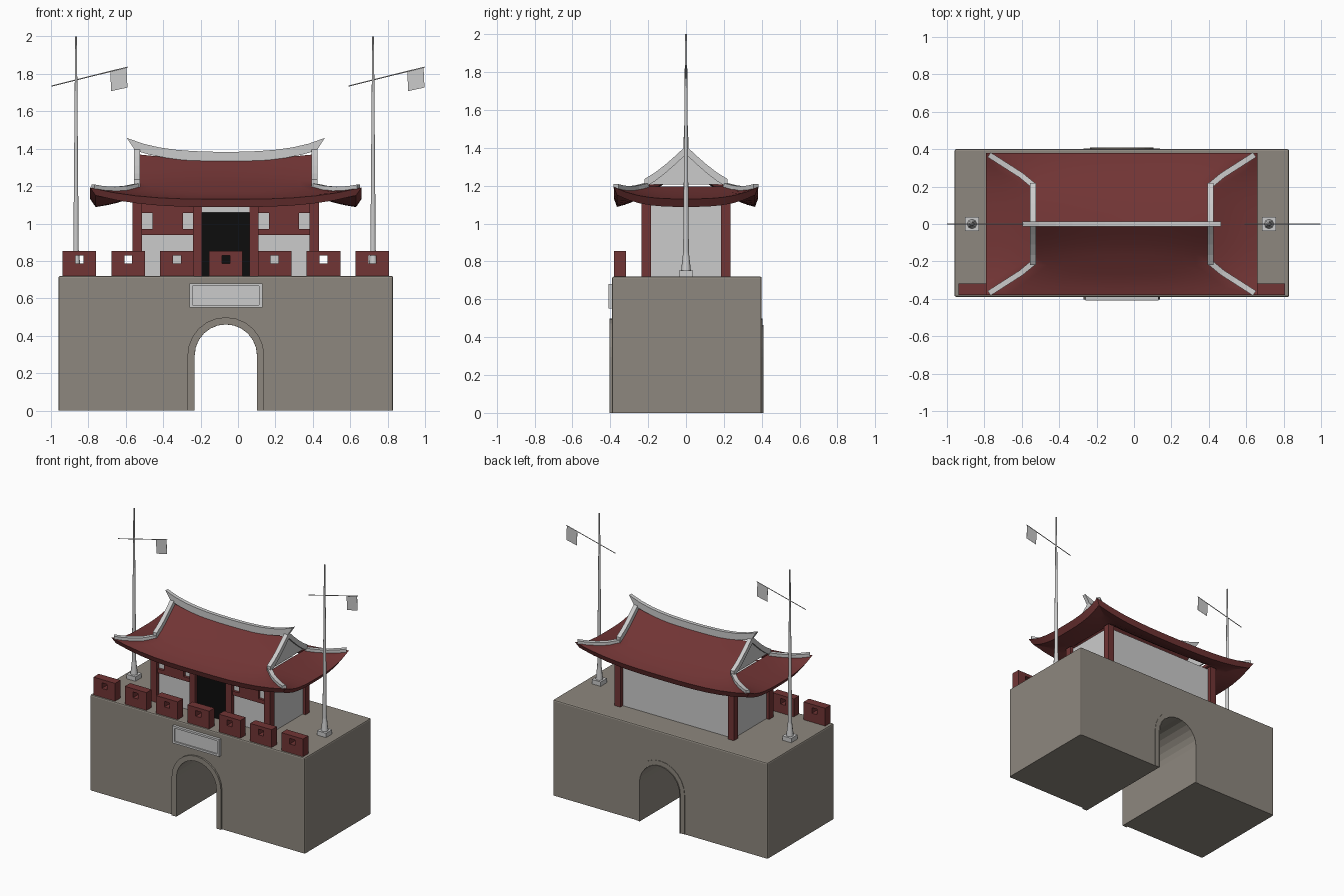
import bpy, bmesh, math
from mathutils import Vector

if "Cube" in bpy.data.objects:
    bpy.data.objects.remove(bpy.data.objects["Cube"])

CX = -0.065  # gate axis


def mat(name, c):
    m = bpy.data.materials.new(name)
    m.diffuse_color = (*c, 1)
    m.use_nodes = True
    m.node_tree.nodes["Principled BSDF"].inputs["Base Color"].default_value = m.diffuse_color
    return m


STONE = mat("stone", (0.27, 0.245, 0.21))
RED = mat("dark_red", (0.165, 0.035, 0.035))
PALE = mat("pale_grey", (0.60, 0.60, 0.60))
BLACK = mat("black", (0.004, 0.004, 0.004))


def finish(name, bm, m):
    bmesh.ops.remove_doubles(bm, verts=bm.verts, dist=1e-5)
    bmesh.ops.recalc_face_normals(bm, faces=bm.faces)
    me = bpy.data.meshes.new(name)
    bm.to_mesh(me)
    bm.free()
    me.materials.append(m)
    ob = bpy.data.objects.new(name, me)
    bpy.context.collection.objects.link(ob)
    return ob


def box(name, x0, x1, y0, y1, z0, z1, m):
    bm = bmesh.new()
    bmesh.ops.create_cube(bm, size=1)
    for v in bm.verts:
        v.co = ((x0 + x1) / 2 + v.co.x * (x1 - x0), (y0 + y1) / 2 + v.co.y * (y1 - y0),
                (z0 + z1) / 2 + v.co.z * (z1 - z0))
    return finish(name, bm, m)


def prism(bm, pts, y0, y1):
    """Extrude an (x, z) outline along y."""
    f = bm.faces.new([bm.verts.new((x, y0, z)) for x, z in pts])
    r = bmesh.ops.extrude_face_region(bm, geom=[f])
    for v in r["geom"]:
        if isinstance(v, bmesh.types.BMVert):
            v.co.y = y1


def ring(name, outer, inner, y0, y1, m, closed=True):
    """Band between two matching outlines, extruded along y."""
    bm = bmesh.new()
    L = [[bm.verts.new((x, y, z)) for x, z in p] for y in (y0, y1) for p in (outer, inner)]
    n = len(outer)
    for i in range(n if closed else n - 1):
        j = (i + 1) % n
        for a, b in ((0, 1), (1, 3), (3, 2), (2, 0)):
            bm.faces.new((L[a][i], L[a][j], L[b][j], L[b][i]))
    if not closed:
        for i in (0, n - 1):
            bm.faces.new((L[0][i], L[1][i], L[3][i], L[2][i]))
    return finish(name, bm, m)


def rect(x, z, hx, hz):
    return [(x - hx, z - hz), (x + hx, z - hz), (x + hx, z + hz), (x - hx, z + hz)]


def arch(r, n=12):
    pts = [(CX - r, 0)]
    pts += [(CX - r * math.cos(math.pi * i / n), 0.294 + r * math.sin(math.pi * i / n)) for i in range(n + 1)]
    return pts + [(CX + r, 0)]


def sweep(name, path, w, h, m):
    """Upright rectangular bar following a path."""
    bm = bmesh.new()
    P = [Vector(p) for p in path]
    rows = []
    for i, p in enumerate(P):
        d = P[min(i + 1, len(P) - 1)] - P[max(i - 1, 0)]
        s = Vector((-d.y, d.x, 0)).normalized() * w / 2
        up = Vector((0, 0, h))
        rows.append([bm.verts.new(q) for q in (p - s, p + s, p + s + up, p - s + up)])
    for a, b in zip(rows, rows[1:]):
        for k in range(4):
            bm.faces.new((a[k], a[(k + 1) % 4], b[(k + 1) % 4], b[k]))
    bm.faces.new(rows[0])
    bm.faces.new(rows[-1])
    return finish(name, bm, m)


def rod(name, a, b, r0, r1, m, n=10):
    a, b = Vector(a), Vector(b)
    bm = bmesh.new()
    bmesh.ops.create_cone(bm, cap_ends=True, segments=n, radius1=r0, radius2=r1, depth=(b - a).length)
    q = (b - a).to_track_quat("Z", "Y")
    for v in bm.verts:
        v.co = q @ v.co + (a + b) / 2
    ob = finish(name, bm, m)
    for p in ob.data.polygons:
        p.use_smooth = len(p.vertices) == 4
    return ob


# Stone base with arched passage
bm = bmesh.new()
prism(bm, [(-0.96, 0)] + arch(0.168) + [(0.83, 0), (0.83, 0.72), (-0.96, 0.72)], -0.39, 0.40)
outer_edge = lambda v: v.co.x < -0.95 or v.co.x > 0.82
es = [e for e in bm.edges if all(outer_edge(v) for v in e.verts) and max(v.co.z for v in e.verts) > 0.5]
bmesh.ops.bevel(bm, geom=es, offset=0.01, segments=2, affect="EDGES", profile=0.5)
finish("stone_base", bm, STONE)
ring("arch_surround", arch(0.205), arch(0.167), -0.403, 0.403, STONE, False)
ring("rear_arch_lip", arch(0.170), arch(0.1665), 0.39, 0.41, STONE, False)

# Blank plaque above the arch
ring("plaque_frame", rect(CX, 0.615, 0.195, 0.065), rect(CX, 0.615, 0.178, 0.05), -0.41, -0.385, PALE)
box("plaque_panel", CX - 0.18, CX + 0.18, -0.40, -0.385, 0.563, 0.667, PALE)

# Parapet blocks with square loopholes
for i in range(7):
    x = CX + (i - 3) * 0.261
    ring("parapet_block", rect(x, 0.787, 0.09, 0.067), rect(x, 0.808, 0.021, 0.021), -0.38, -0.317, RED)

# Hall walls, corner columns, door
box("hall_walls", CX - 0.475, CX + 0.475, -0.205, 0.205, 0.72, 1.12, PALE)
for sx in (-1, 1):
    for sy in (-1, 1):
        x, y = CX + sx * 0.473, sy * 0.21
        box("corner_column", x - 0.025, x + 0.025, y - 0.025, y + 0.025, 0.72, 1.13, RED)
    x = CX + sx * 0.151
    box("door_column", x - 0.024, x + 0.024, -0.235, -0.2, 0.72, 1.13, RED)

    def part(name, a, b, z0, z1, y0=-0.225):
        box(name, *sorted((CX + sx * a, CX + sx * b)), y0, -0.2, z0, z1, RED)
    part("window_rail", 0.17, 0.45, 0.94, 0.97)
    part("top_rail", 0.17, 0.45, 1.055, 1.12)
    part("window_divider", 0.23, 0.392, 0.965, 1.06)
box("door", CX - 0.128, CX + 0.128, -0.212, -0.2, 0.72, 1.06, BLACK)
box("door_lintel", CX - 0.128, CX + 0.128, -0.228, -0.2, 1.06, 1.088, PALE)

# Hip-and-gable roof
PROFILE = [(0, 1.345), (0.055, 1.30), (0.11, 1.258), (0.165, 1.222), (0.22, 1.195),
           (0.26, 1.173), (0.30, 1.154), (0.34, 1.14), (0.38, 1.13)]
GABLE = 4  # profile row at the foot of the gable


def roof_pt(row, u, side=False, s=1):
    y, z = PROFILE[row]
    k = max(0, (y - 0.22) / 0.16)
    z += 0.062 * k ** 1.4 * abs(u) ** 3 + 0.025 * u * u * max(0, 1 - y / 0.22) * (not side)
    hx = 0.475 + 0.25 * k
    return Vector((CX + s * hx, u * y, z)) if side else Vector((CX + u * hx, s * y, z))


bm = bmesh.new()
N = 12


def patch(rows, side, s):
    g = [[bm.verts.new(roof_pt(r, -1 + 2 * i / N, side, s)) for i in range(N + 1)] for r in rows]
    for a, b in zip(g, g[1:]):
        for i in range(N):
            bm.faces.new((a[i], a[i + 1], b[i + 1], b[i]))


for s in (-1, 1):
    patch(range(9), False, s)
    patch(range(GABLE, 9), True, s)
bmesh.ops.remove_doubles(bm, verts=bm.verts, dist=1e-5)
r = bmesh.ops.extrude_face_region(bm, geom=bm.faces[:], use_keep_orig=True)
for v in r["geom"]:
    if isinstance(v, bmesh.types.BMVert):
        inset = 0.96
        v.co = ((v.co.x - CX) * inset + CX, v.co.y * inset, v.co.z - 0.042)
roof = finish("roof", bm, RED)
for p in roof.data.polygons:
    p.use_smooth = True
bpy.context.view_layer.objects.active = roof
roof.select_set(True)
bpy.ops.object.shade_smooth_by_angle(angle=math.radians(30))

# Gable walls, gable ridges and hip ridges
for s in (-1, 1):
    bm = bmesh.new()
    half = [roof_pt(r, s) for r in range(GABLE + 1)]
    loop = [(p.x, p.y, p.z + 0.01) for p in half] + [(p.x, -p.y, p.z + 0.01) for p in half[:0:-1]]
    f = bm.faces.new([bm.verts.new(p) for p in loop])
    e = bmesh.ops.extrude_face_region(bm, geom=[f])
    for v in e["geom"]:
        if isinstance(v, bmesh.types.BMVert):
            v.co.x -= s * 0.01
    finish("gable_wall", bm, PALE)
    for t in (-1, 1):
        down = Vector((0, 0, -0.005))
        sweep("gable_ridge", [roof_pt(r, s, False, t) + down for r in range(GABLE + 1)], 0.032, 0.045, PALE)
        hip = [roof_pt(r, s, False, t) for r in range(GABLE, 9)]
        hip[-1] = hip[-2].lerp(hip[-1], 0.75)
        hip[0].y -= t * 0.012
        sweep("hip_ridge", [p + down for p in hip], 0.03, 0.024, PALE)

# Curved main ridge with upswept tips
bm = bmesh.new()
xs = [i / 6 for i in range(-6, 7)]
top = [(CX + 0.53 * u, 1.383 + 0.035 * u * u + 0.04 * u ** 4) for u in xs]
low = [(CX + 0.485 * u, 1.33 + 0.04 * u * u + 0.02 * u ** 4) for u in xs]
prism(bm, low + top[::-1], -0.014, 0.014)
finish("main_ridge", bm, PALE)

# Flag poles with slanted yards and flags
for x in (-0.866, 0.722):
    box("pole_base", x - 0.037, x + 0.037, -0.037, 0.037, 0.72, 0.753, PALE)
    rod("pole_foot", (x, 0, 0.75), (x, 0, 0.86), 0.026, 0.014, PALE, 8)
    rod("flag_pole", (x, 0, 0.75), (x, 0, 2.0), 0.016, 0.005, PALE)
    rod("yard", (x - 0.132, 0, 1.735), (x + 0.275, 0, 1.836), 0.003, 0.003, PALE, 6)
    bm = bmesh.new()
    prism(bm, [(x + 0.183, 1.813), (x + 0.27, 1.834), (x + 0.275, 1.727), (x + 0.188, 1.708)], -0.001, 0.001)
    finish("flag", bm, PALE)
